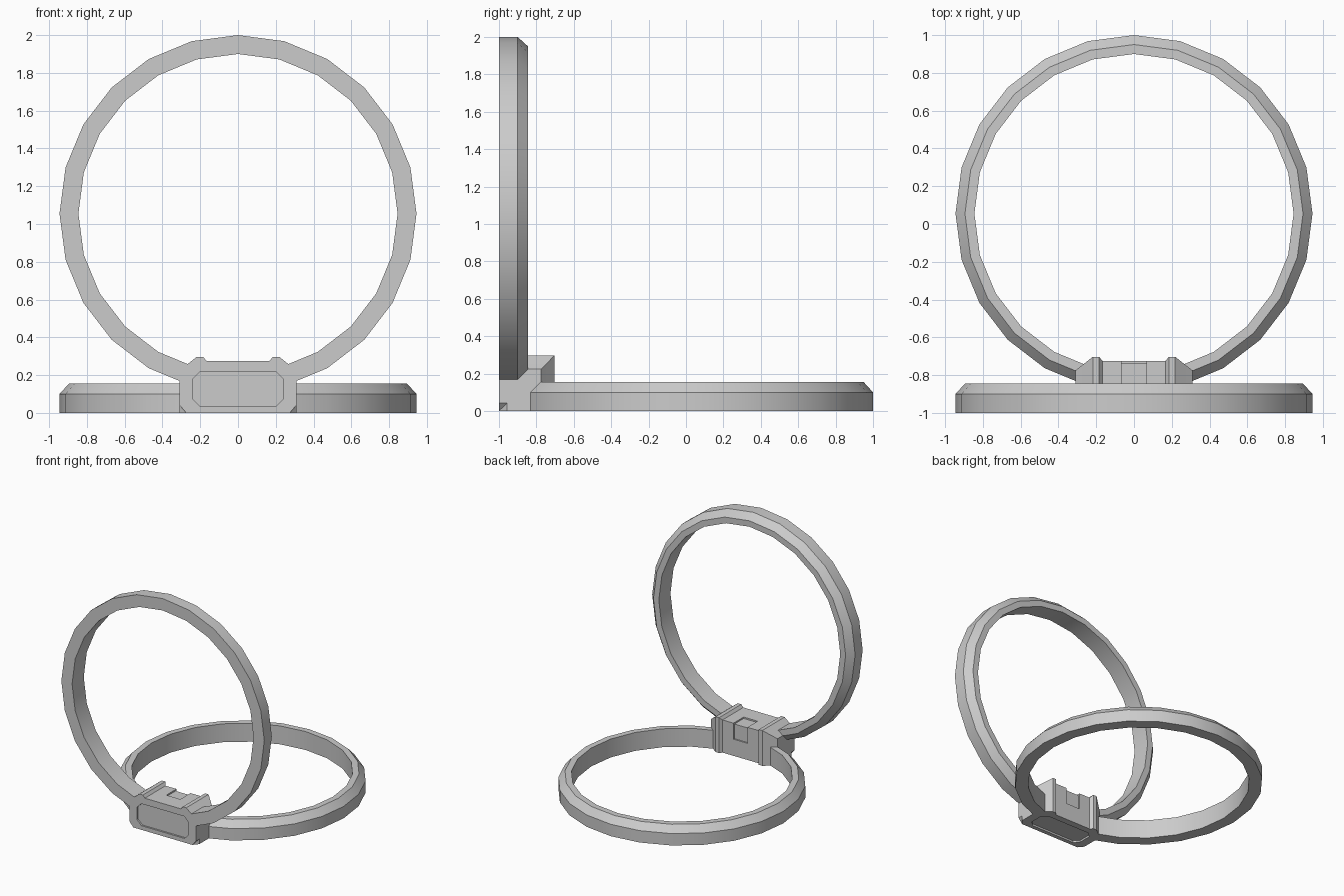
import bpy, bmesh
from math import sin, cos, radians

if "Cube" in bpy.data.objects:
    bpy.data.objects.remove(bpy.data.objects["Cube"])


def swap(p):
    # the model is symmetric about the diagonal between front and bottom
    return (p[0], p[2] - 1, p[1] + 1)


def loft(name, sections, swapped=False):
    """Skin a list of equal-length closed sections and cap both ends."""
    bm = bmesh.new()
    rows = [[bm.verts.new(swap(p) if swapped else p) for p in s] for s in sections]
    n = len(rows[0])
    for a, b in zip(rows, rows[1:]):
        for i in range(n):
            j = (i + 1) % n
            bm.faces.new((a[i], a[j], b[j], b[i]))
    bm.faces.new(rows[0])
    bm.faces.new(rows[-1])
    bmesh.ops.remove_doubles(bm, verts=bm.verts, dist=1e-5)
    bmesh.ops.dissolve_degenerate(bm, edges=bm.edges, dist=1e-5)
    bmesh.ops.recalc_face_normals(bm, faces=bm.faces)
    me = bpy.data.meshes.new(name)
    bm.to_mesh(me)
    bm.free()
    ob = bpy.data.objects.new(name, me)
    bpy.context.collection.objects.link(ob)
    return ob


def cut(target, cutter):
    cutter.hide_render = True
    cutter.hide_set(True)
    m = target.modifiers.new("cut", "BOOLEAN")
    m.operation, m.solver, m.object = "DIFFERENCE", "EXACT", cutter


# Rings: 24-sided, chamfered on one outer edge, open at the hinge
RING = [(0.845, -1), (0.945, -1), (0.945, -0.9), (0.895, -0.845), (0.845, -0.845)]


def ring_section(deg):
    a = radians(deg)
    return [(r * sin(a), y, 1.055 - r * cos(a)) for r, y in RING]


def blend(s, t, f):
    return [tuple(u + (v - u) * f for u, v in zip(p, q)) for p, q in zip(s, t)]


sections = [ring_section(15 * k) for k in range(1, 24)]
sections[0] = blend(sections[0], sections[1], 0.2)
sections[-1] = blend(sections[-1], sections[-2], 0.2)

for name, flag in (("upright_ring", False), ("flat_ring", True)):
    ob = loft(name, sections, flag)
    bpy.ops.object.select_all(action="DESELECT")
    ob.select_set(True)
    bpy.context.view_layer.objects.active = ob
    bpy.ops.object.shade_smooth_by_angle(angle=radians(30))

# Hinge block: (x, size, corner notch) stations, with end ridges
half = [(0.31, 0.225, 0.042), (0.275, 0.252, 0.0), (0.218, 0.297, 0.0),
        (0.185, 0.297, 0.0), (0.167, 0.275, 0.0)]
stations = [(-x, h, c) for x, h, c in half] + half[::-1]


def block_section(x, h, c):
    c = max(c, 0.0005)
    return [(x, -1, c), (x, -1, h), (x, h - 1, h), (x, h - 1, 0),
            (x, c - 1, 0), (x, c - 1, c)]


block = loft("hinge_block", [block_section(*s) for s in stations])

# Octagonal recesses in the front and the underside
OCT = [(-0.24, 0.075), (-0.20, 0.035), (0.20, 0.035), (0.24, 0.075),
       (0.24, 0.18), (0.20, 0.22), (-0.20, 0.22), (-0.24, 0.18)]
for name, flag in (("front_recess_cutter", False), ("bottom_recess_cutter", True)):
    cut(block, loft(name, [[(x, y, z) for x, z in OCT] for y in (-1.1, -0.985)], flag))

# Shallow latch recess wrapping over the inner corner
L = [(-0.86, 0.35), (-0.86, 0.263), (-0.737, 0.263), (-0.737, 0.14),
     (-0.65, 0.14), (-0.65, 0.35)]
cut(block, loft("latch_recess_cutter", [[(x, y, z) for y, z in L] for x in (-0.065, 0.065)]))
